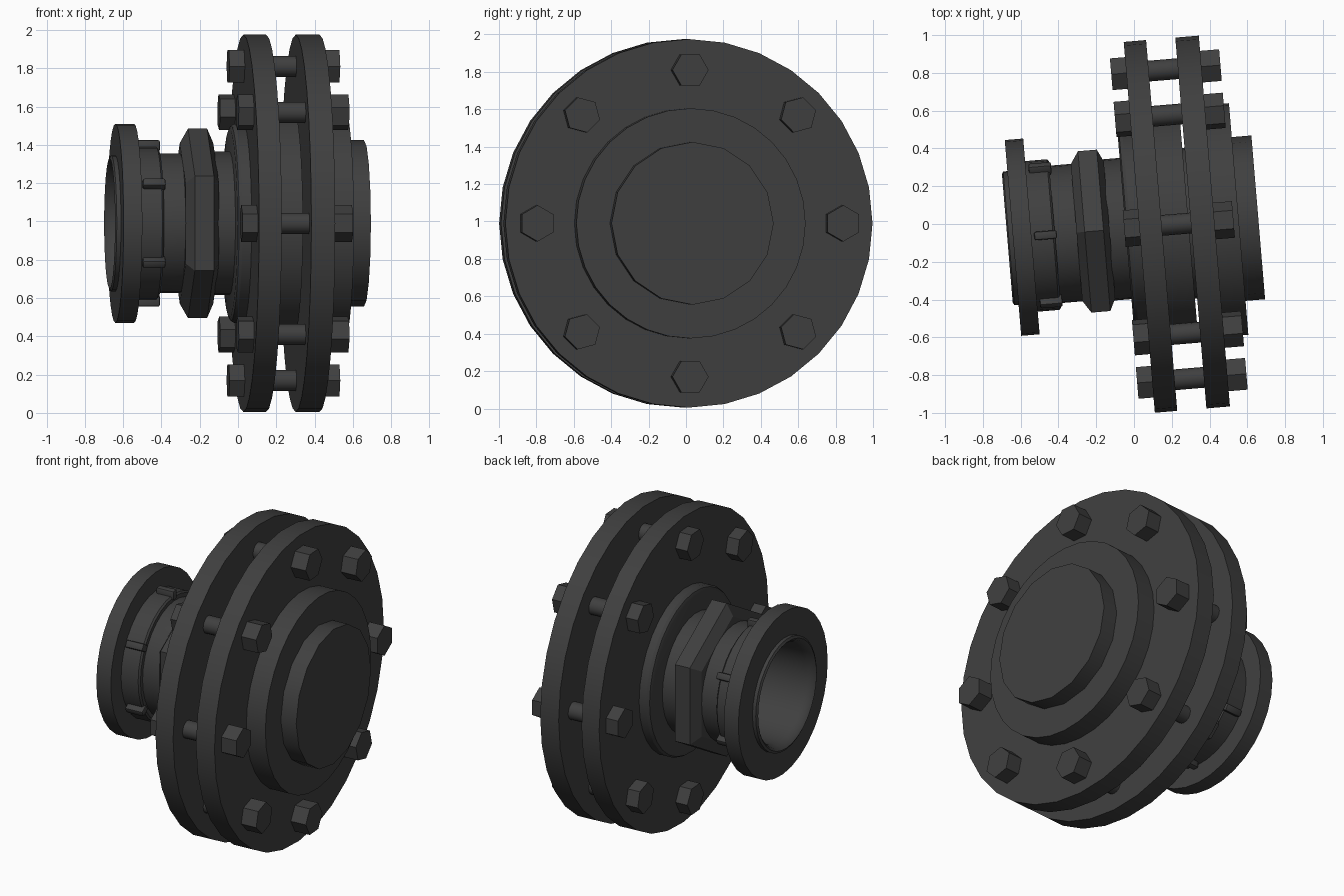
import bpy, bmesh, math
from mathutils import Matrix

if "Cube" in bpy.data.objects:
    bpy.data.objects.remove(bpy.data.objects["Cube"])

# Single dark metal colour
metal = bpy.data.materials.new("dark_grey_metal")
metal.use_nodes = True
COLOR = (0.05, 0.05, 0.05, 1)
metal.diffuse_color = COLOR
metal.node_tree.nodes["Principled BSDF"].inputs["Base Color"].default_value = COLOR

# The coupling axis runs along local x, turned slightly about z
PLACE = Matrix.Translation((0, -0.02, 0.99)) @ Matrix.Rotation(math.radians(4.8), 4, "Z")


def finish(name, bm, local=Matrix(), smooth=True):
    bmesh.ops.recalc_face_normals(bm, faces=bm.faces)
    mesh = bpy.data.meshes.new(name)
    bm.to_mesh(mesh)
    bm.free()
    mesh.materials.append(metal)
    obj = bpy.data.objects.new(name, mesh)
    bpy.context.collection.objects.link(obj)
    obj.matrix_world = PLACE @ local
    if smooth:
        bpy.ops.object.select_all(action="DESELECT")
        obj.select_set(True)
        bpy.context.view_layer.objects.active = obj
        bpy.ops.object.shade_smooth_by_angle(angle=math.radians(30))
    return obj


def lathe(name, profile, sides=32, closed=False, local=Matrix(), smooth=True):
    """Spin (along, radius) points about the axis, one corner at the top."""
    bm = bmesh.new()
    rings = []
    for u, r in profile:
        angles = [math.tau * i / sides for i in range(sides)]
        rings.append([bm.verts.new((u, r * math.sin(a), r * math.cos(a))) for a in angles])
    pairs = list(zip(rings, rings[1:]))
    if closed:
        pairs.append((rings[-1], rings[0]))
    else:
        bm.faces.new(rings[0])
        bm.faces.new(rings[-1])
    for a, b in pairs:
        for i in range(sides):
            j = (i + 1) % sides
            bm.faces.new((a[i], a[j], b[j], b[i]))
    return finish(name, bm, local, smooth)


def disc(name, start, end, radius, sides=32, **kw):
    return lathe(name, [(start, radius), (end, radius)], sides, **kw)


# Twin flanges, centre barrel and end hub
disc("left_flange", 0.028, 0.147, 0.985)
disc("right_flange", 0.302, 0.427, 0.985)
disc("centre_barrel", 0.14, 0.29, 0.6)
disc("core_shaft", 0.28, 0.31, 0.4)
disc("right_hub", 0.42, 0.556, 0.615)
disc("end_cap", 0.55, 0.66, 0.435, 16)

# Rounded collar and pipe neck
lathe("left_collar", [(-0.045, 0.49), (-0.037, 0.51), (-0.02, 0.52), (0.03, 0.52)])
disc("pipe_neck", -0.2, 0.03, 0.375)

# Chamfered hexagonal union nut
lathe("union_nut", [(-0.305, 0.42), (-0.262, 0.495), (-0.162, 0.495), (-0.13, 0.42)], 6, smooth=False)

# Hollow pipe end with its rounded lip
lathe("pipe_end", [(-0.665, 0.355), (-0.56, 0.355), (-0.5, 0.365), (-0.25, 0.365), (-0.25, 0.3),
                   (-0.62, 0.31), (-0.66, 0.325), (-0.673, 0.34)], closed=True)
lathe("pipe_flange", [(-0.643, 0.52), (-0.545, 0.52), (-0.545, 0.35), (-0.643, 0.35)], closed=True)
lathe("locking_ring", [(-0.55, 0.4), (-0.43, 0.4), (-0.42, 0.39), (-0.42, 0.35), (-0.55, 0.35)], closed=True)

# Six small lugs round the locking ring
for i in range(6):
    bm = bmesh.new()
    size = Matrix.Translation((-0.47, 0, 0.405)) @ Matrix.Diagonal((0.12, 0.045, 0.06, 1))
    bmesh.ops.create_cube(bm, size=1, matrix=size)
    bmesh.ops.bevel(bm, geom=bm.edges[:], offset=0.01, segments=2, affect="EDGES", profile=0.5)
    finish(f"lug_{i + 1}", bm, Matrix.Rotation(math.tau * i / 6, 4, "X"))

# Eight through bolts with hexagonal heads and nuts
for i in range(8):
    spot = Matrix.Rotation(math.tau * i / 8, 4, "X") @ Matrix.Translation((0, 0, 0.82))
    turned = spot @ Matrix.Rotation(math.pi / 6, 4, "X")
    disc(f"bolt_shank_{i + 1}", 0.02, 0.44, 0.055, 16, local=spot)
    disc(f"bolt_nut_{i + 1}", -0.052, 0.03, 0.097, 6, local=turned, smooth=False)
    disc(f"bolt_head_{i + 1}", 0.425, 0.528, 0.097, 6, local=turned, smooth=False)
